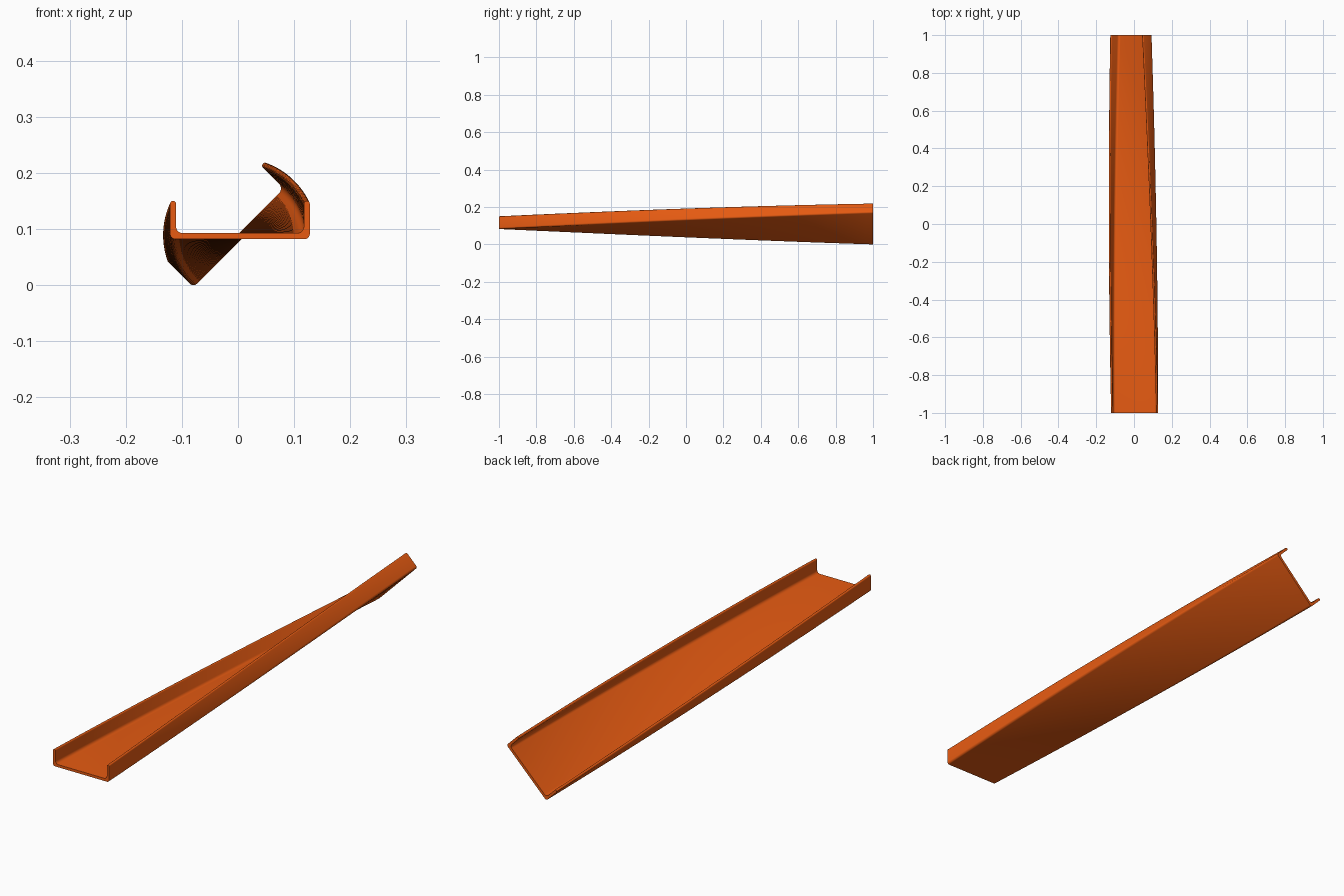
import bpy, bmesh
from math import radians, sin, cos, pi
from mathutils import Vector

if "Cube" in bpy.data.objects:
    bpy.data.objects.remove(bpy.data.objects["Cube"])

HALF_W, TOP, BOTTOM, THICK = 0.1245, 0.061, -0.007, 0.0105
AXIS_X, AXIS_Z = 0.0035, 0.089
TWIST, RINGS = radians(45), 48


def round_corner(p, prev, nxt, r, steps=5):
    """Arc points replacing the right-angled corner p."""
    a = (Vector(prev) - Vector(p)).normalized()
    b = (Vector(nxt) - Vector(p)).normalized()
    centre = Vector(p) + (a + b) * r
    return [centre - b * r * cos(t) - a * r * sin(t)
            for t in (pi / 2 * i / steps for i in range(steps + 1))]


# Channel section: (x, z, corner radius)
w, i, floor = HALF_W, HALF_W - THICK, BOTTOM + THICK
tip = THICK * 0.48
corners = [(-w, BOTTOM, 0.009), (w, BOTTOM, 0.009), (w, TOP, tip), (i, TOP, tip),
           (i, floor, 0.012), (-i, floor, 0.012), (-i, TOP, tip), (-w, TOP, tip)]
profile = []
for k, (x, z, r) in enumerate(corners):
    profile += round_corner((x, z), corners[k - 1][:2],
                            corners[(k + 1) % len(corners)][:2], r)

# Sweep the section along y while twisting it
bm = bmesh.new()
rings = []
for s in range(RINGS + 1):
    t = s / RINGS
    c, n = cos(TWIST * t), sin(TWIST * t)
    rings.append([bm.verts.new((AXIS_X + x * c - z * n, -1 + 2 * t,
                                AXIS_Z + x * n + z * c)) for x, z in profile])
count = len(profile)
for a, b in zip(rings, rings[1:]):
    for k in range(count):
        m = (k + 1) % count
        bm.faces.new((a[k], a[m], b[m], b[k]))
bm.faces.new(rings[0])
bm.faces.new(rings[-1])
bmesh.ops.recalc_face_normals(bm, faces=bm.faces)

# Rest on the ground
low = min(v.co.z for v in bm.verts)
bmesh.ops.translate(bm, verts=bm.verts, vec=(0, 0, -low))

mesh = bpy.data.meshes.new("twisted_channel")
bm.to_mesh(mesh)
bm.free()
channel = bpy.data.objects.new("twisted_channel", mesh)
bpy.context.collection.objects.link(channel)

# Orange finish
orange = bpy.data.materials.new("orange")
orange.diffuse_color = (0.8, 0.105, 0.006, 1)
orange.use_nodes = True
orange.node_tree.nodes["Principled BSDF"].inputs["Base Color"].default_value = orange.diffuse_color
mesh.materials.append(orange)

bpy.context.view_layer.objects.active = channel
channel.select_set(True)
bpy.ops.object.shade_smooth_by_angle(angle=radians(30))
